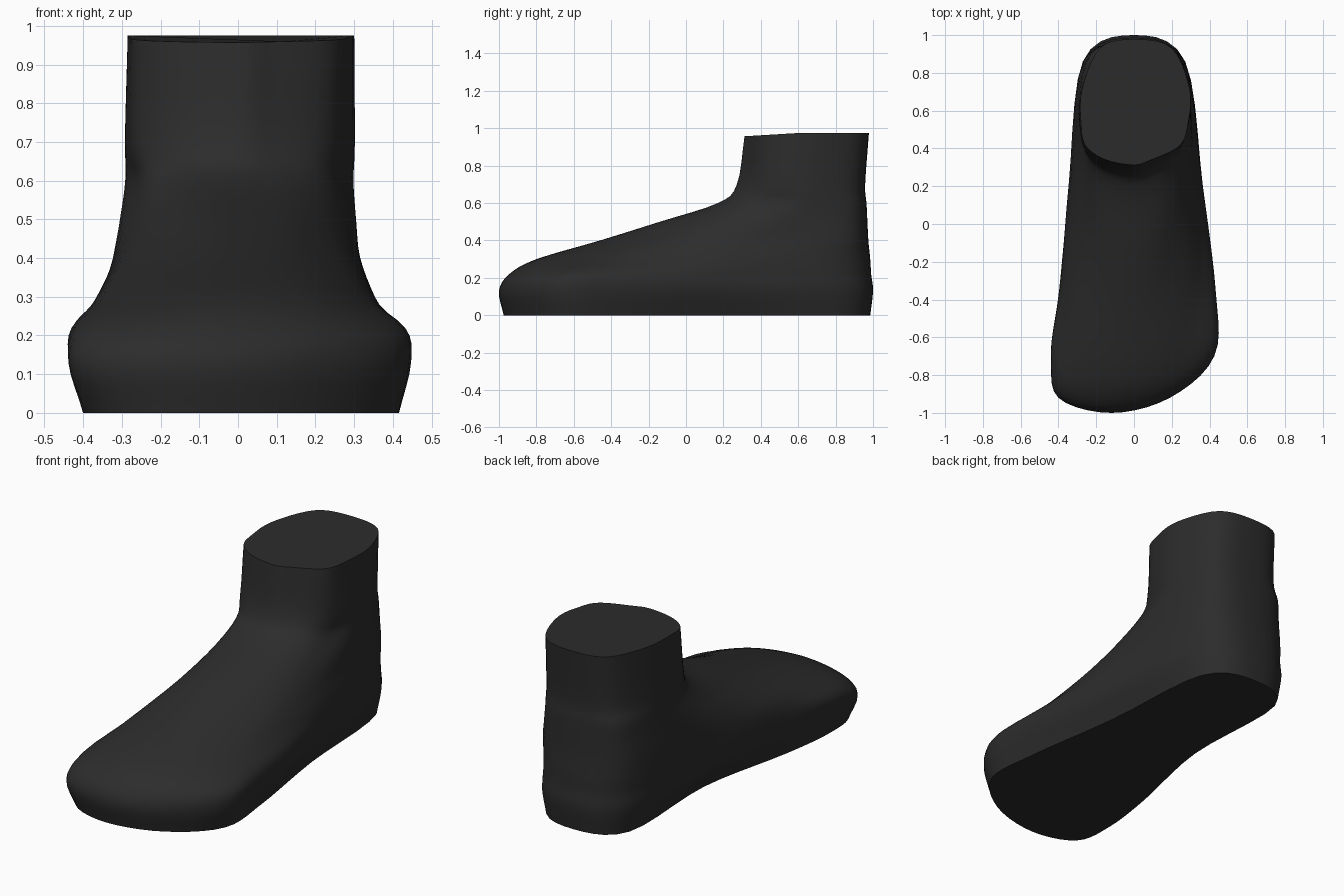
import bpy, bmesh

if "Cube" in bpy.data.objects:
    bpy.data.objects.remove(bpy.data.objects["Cube"])

# Horizontal slices: z, tip x, front y, back y, then right and left half-widths
# measured at the fractions T of the slice length
T = (.04, .15, .32, .6, .93)
SLICES = [
    (0.00, -.12, -.975, .985, .18, .40, .39, .31, .25, .36, .40, .36, .25, .25),
    (0.13, -.12, -1.00, 1.00, .19, .425, .43, .36, .27, .40, .435, .395, .33, .27),
    (0.22, -.11, -.945, .99, .20, .41, .42, .36, .27, .36, .43, .39, .345, .27),
    (0.30, -.06, -.80, .985, .16, .29, .345, .345, .265, .25, .345, .365, .335, .27),
    (0.40, -.03, -.46, .975, .11, .215, .29, .315, .26, .16, .26, .31, .32, .26),
    (0.50, -.02, -.14, .97, .10, .19, .26, .305, .24, .13, .21, .27, .305, .24),
    (0.60, -.01, .17, .965, .11, .20, .26, .298, .22, .13, .22, .265, .29, .22),
    (0.70, 0, .272, .958, .09, .22, .28, .298, .21, .14, .25, .285, .283, .19),
    (0.975, 0, .313, .978, .09, .24, .285, .295, .20, .15, .255, .28, .275, .18),
]


def catmull(a, b, c, d, t):
    return [.5 * (2*q + (r-p)*t + (2*p-5*q+4*r-s)*t*t + (3*q-p-3*r+s)*t**3)
            for p, q, r, s in zip(a, b, c, d)]


def smooth_open(rows, n):
    ext = [[2*p-q for p, q in zip(rows[0], rows[1])]] + list(rows)
    ext.append([2*p-q for p, q in zip(rows[-1], rows[-2])])
    out = [catmull(*ext[i:i+4], k/n) for i in range(len(rows)-1) for k in range(n)]
    return out + [list(rows[-1])]


def outline(row, n):
    z, tx, f, b = row[:4]
    ys = [f + (b-f)*t for t in T]
    pts = [(tx, f)] + list(zip(row[4:9], ys)) + [(0, b)]
    pts += [(-w, y) for w, y in zip(row[9:][::-1], ys[::-1])]
    m = len(pts)
    return [catmull(*[pts[(i+j) % m] for j in (-1, 0, 1, 2)], k/n)
            for i in range(m) for k in range(n)]


# Foot and ankle skin, lofted from sole to ankle cut
bm = bmesh.new()
rings = []
rows = smooth_open(SLICES, 4)
for row in rows:
    z = max(row[0], 0)
    ring = []
    for x, y in outline(row, 5):
        dip = .018 * max(0, 1-(y-.31)/.3) * max(0, (z-.7)/.275)
        ring.append(bm.verts.new((x, y, z-dip)))
    rings.append(ring)
for lo, hi in zip(rings, rings[1:]):
    for i in range(len(lo)):
        j = (i+1) % len(lo)
        bm.faces.new((lo[i], lo[j], hi[j], hi[i]))

# Flat sole and ankle caps
bm.faces.new(rings[0][::-1])
bm.faces.new(rings[-1])
bmesh.ops.recalc_face_normals(bm, faces=bm.faces)
mesh = bpy.data.meshes.new("foot_form")
bm.to_mesh(mesh)
bm.free()
foot = bpy.data.objects.new("foot_form", mesh)
bpy.context.collection.objects.link(foot)

# Dark finish
mat = bpy.data.materials.new("matte_black")
mat.diffuse_color = (.025, .025, .025, 1)
mat.use_nodes = True
mat.node_tree.nodes["Principled BSDF"].inputs["Base Color"].default_value = mat.diffuse_color
mesh.materials.append(mat)
bpy.context.view_layer.objects.active = foot
foot.select_set(True)
bpy.ops.object.shade_smooth_by_angle(angle=.8)
